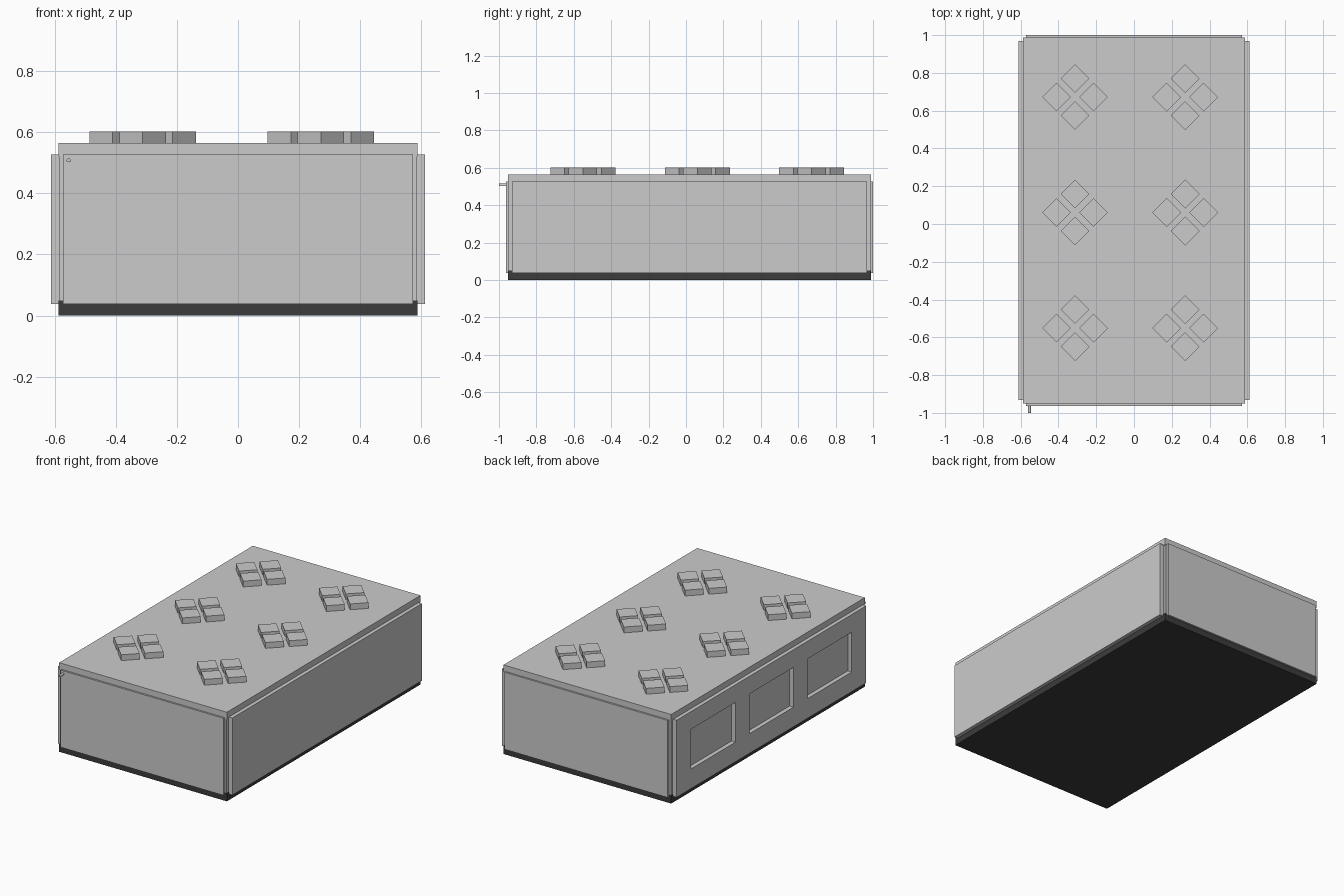
import bpy, bmesh, math
from mathutils import Matrix, Vector

if "Cube" in bpy.data.objects:
    bpy.data.objects.remove(bpy.data.objects["Cube"])


def material(name, v):
    m = bpy.data.materials.new(name)
    m.diffuse_color = (v, v, v, 1)
    m.use_nodes = True
    m.node_tree.nodes["Principled BSDF"].inputs["Base Color"].default_value = m.diffuse_color
    return m


GREY = material("light grey metal", 0.6)
DARK = material("dark base grey", 0.045)

# Overall plan of the cabinet
CY = 0.0185            # middle of the cabinet in y
HX, HY = 0.588, 0.970  # half sizes of roof and base
PX, PY = 0.612, 0.9815  # outer faces of the cladding panels
Z0, Z1 = 0.038, 0.527  # panel bottom and top


def finish(name, bm, mat):
    bmesh.ops.recalc_face_normals(bm, faces=bm.faces)
    me = bpy.data.meshes.new(name)
    bm.to_mesh(me)
    bm.free()
    me.materials.append(mat)
    ob = bpy.data.objects.new(name, me)
    bpy.context.collection.objects.link(ob)
    return ob


def add_box(bm, lo, hi, turn=0.0):
    lo, hi = Vector(lo), Vector(hi)
    s = hi - lo
    mat = (Matrix.Translation((lo + hi) / 2) @ Matrix.Rotation(turn, 4, 'Z')
           @ Matrix.Diagonal((s.x, s.y, s.z, 1)))
    bmesh.ops.create_cube(bm, size=1, matrix=mat)


def box(name, lo, hi, mat=GREY):
    bm = bmesh.new()
    add_box(bm, lo, hi)
    return finish(name, bm, mat)


# Dark base with a raised foot at each corner
bm = bmesh.new()
add_box(bm, (-HX, CY - HY, 0), (HX, CY + HY, Z0))
for sx in (-1, 1):
    for sy in (-1, 1):
        x, y = sx * HX, CY + sy * HY
        xi, yi = x - sx * 0.02, y - sy * 0.02
        add_box(bm, (min(x, xi), min(y, yi), 0.02), (max(x, xi), max(y, yi), 0.05))
finish("base", bm, DARK)

# Inner body (its corners show as posts) and roof
box("body", (-HX + 0.003, CY - HY + 0.003, 0.03), (HX - 0.003, CY + HY - 0.003, 0.53))
box("roof", (-HX, CY - HY, 0.52), (HX, CY + HY, 0.565))

# Plain cladding panels
box("front_panel", (-0.572, CY - PY, Z0), (0.572, CY - 0.96, Z1))
box("back_panel", (-0.572, CY + 0.96, Z0), (0.572, CY + PY, Z1))
box("right_panel", (0.58, CY - 0.95, Z0), (PX, CY + 0.95, Z1))

# Left panel with three openings, built as a grid without the window cells
ys = [CY - 0.95]
for i in (-1, 0, 1):
    ys += [CY + i * 0.583 - 0.221, CY + i * 0.583 + 0.221]
ys.append(CY + 0.95)
zs = [Z0, 0.163, 0.415, Z1]
bm = bmesh.new()
grid = [[bm.verts.new((-PX, y, z)) for z in zs] for y in ys]
for i in range(len(ys) - 1):
    for j in range(len(zs) - 1):
        if not (j == 1 and i % 2 == 1):
            bm.faces.new((grid[i][j], grid[i + 1][j], grid[i + 1][j + 1], grid[i][j + 1]))
ext = bmesh.ops.extrude_face_region(bm, geom=bm.faces[:], use_keep_orig=True)
new = [g for g in ext["geom"] if isinstance(g, bmesh.types.BMVert)]
bmesh.ops.translate(bm, verts=new, vec=(0.032, 0, 0))
finish("left_panel_with_windows", bm, GREY)

# Roof vents: clusters of four turned blocks
S, D = 0.0537, 0.098
for row, cy in enumerate((-0.551, 0.061, 0.672)):
    for col, cx in enumerate((-0.312, 0.271)):
        bm = bmesh.new()
        for dx, dy in ((D, 0), (-D, 0), (0, D), (0, -D)):
            x, y = cx + dx, cy + dy
            add_box(bm, (x - S, y - S, 0.56), (x + S, y + S, 0.602), math.pi / 4)
        finish(f"roof_vent_{row}_{col}", bm, GREY)

# Half-round spout at the upper left of the front
bm = bmesh.new()
prof = [(-0.554 + 0.008 * math.cos(a), 0.504 + 0.011 * math.sin(a))
        for a in (math.pi * k / 8 for k in range(9))]
face = bm.faces.new([bm.verts.new((x, -1.0, z)) for x, z in prof])
ext = bmesh.ops.extrude_face_region(bm, geom=[face], use_keep_orig=True)
new = [g for g in ext["geom"] if isinstance(g, bmesh.types.BMVert)]
bmesh.ops.translate(bm, verts=new, vec=(0, 0.05, 0))
finish("spout", bm, GREY)
